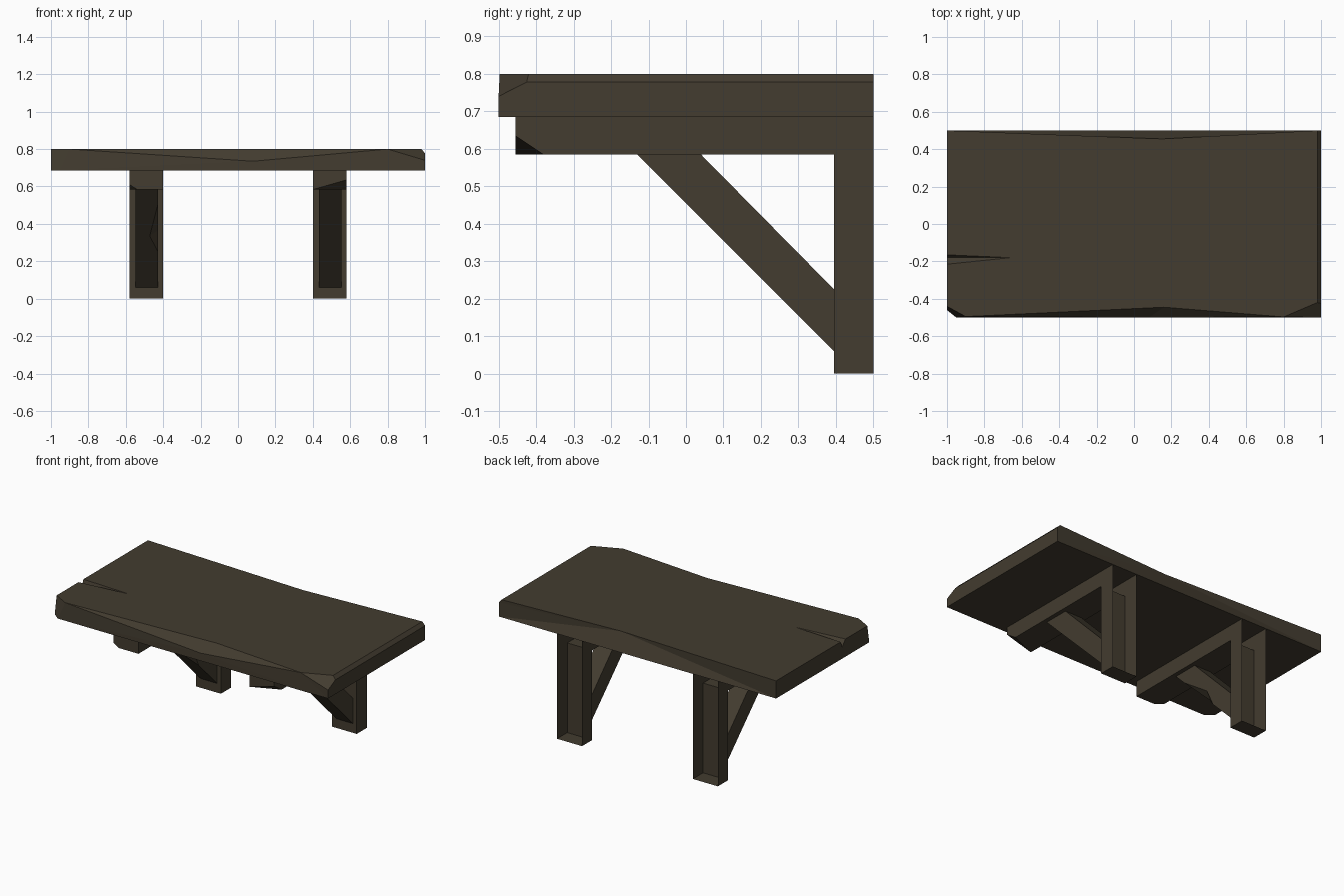
import bpy, bmesh

if "Cube" in bpy.data.objects:
    bpy.data.objects.remove(bpy.data.objects["Cube"])

wood = bpy.data.materials.new("dark_brown_wood")
wood.diffuse_color = (0.056, 0.045, 0.029, 1)
wood.use_nodes = True
wood.node_tree.nodes["Principled BSDF"].inputs["Base Color"].default_value = wood.diffuse_color


def make(name, verts, faces):
    bm = bmesh.new()
    vs = [bm.verts.new(v) for v in verts]
    for f in faces:
        bm.faces.new([vs[i] for i in f])
    bmesh.ops.recalc_face_normals(bm, faces=bm.faces[:])
    # split the uneven flat faces cleanly
    bmesh.ops.triangulate(bm, faces=[f for f in bm.faces if len(f.verts) > 4])
    me = bpy.data.meshes.new(name)
    bm.to_mesh(me)
    bm.free()
    me.materials.append(wood)
    ob = bpy.data.objects.new(name, me)
    bpy.context.collection.objects.link(ob)
    return ob


# Table top: worn slab with chipped edges and a split on the left end
top = [(-1, -.44), (-.9, -.495), (.16, -.445), (.8, -.497), (.98, -.42), (.98, .5),
       (.15, .455), (-1, .5), (-1, -.165), (-.66, -.18), (-1, -.215)]
chips = [(.08, -.5, .735), (1, -.5, .74), (1, -.425, .778), (1, .5, .778), (-1, -.18, .76)]
base = [(-1, -.46), (-.95, -.5), (1, -.5), (1, .5), (-1, .5)]
slab = [(x, y, .8) for x, y in top] + chips + [(x, y, .685) for x, y in base]
make("table_top", slab, [
    range(11), range(16, 21),                              # top and underside
    (1, 11, 2), (2, 11, 3), (17, 18, 12, 3, 11, 1),        # front
    (3, 12, 13, 4), (4, 13, 14, 5), (18, 19, 14, 13, 12),  # right
    (5, 14, 6), (14, 19, 6), (19, 20, 6), (20, 7, 6),      # back
    (20, 16, 0, 10, 15, 8, 7), (8, 15, 9), (9, 15, 10),    # left and split
    (16, 17, 1, 0)])                                       # front left corner


# Bracket: L-shaped shell, open at the back and top, with one broken corner
def bracket(name, chip_x, plain_x, cx, cy, cz):
    plain = [(.5, 0), (.395, 0), (.395, .585), (-.455, .585), (-.455, .685), (.5, .685)]
    chipped = plain[:3] + [(-.455 + cy, .585), (-.455, .585 + cz)] + plain[4:]
    inward = 1 if plain_x > chip_x else -1
    verts = [(plain_x, y, z) for y, z in plain] + [(chip_x, y, z) for y, z in chipped]
    verts.append((chip_x + inward * cx, -.455, .585))
    make(name, verts, [
        range(6), range(6, 13),
        (0, 1, 7, 6), (1, 2, 8, 7), (2, 3, 13, 9, 8), (3, 4, 11, 10, 13), (9, 10, 13)])


# Diagonal brace: slanted bar, optionally with a dent in its lower edge
def brace(name, cx, dent):
    side = [(-.13, .585), (.04, .585), (.395, .225), (.395, .06)]
    verts = [(cx + s * .06, y, z) for s in (-1, 1) for y, z in side]
    ends = [(0, 1, 2, 3), (0, 1, 5, 4), (1, 2, 6, 5)]
    if dent:
        verts += [(cx + .06, -.055, .51), (cx + .06, .205, .25),
                  (cx + .015, .12, .335), (cx + .06, .15, .365)]
        ends += [(4, 5, 6, 7, 9, 11, 8), (0, 3, 7, 9, 10, 8, 4), (8, 10, 11), (10, 9, 11)]
    else:
        ends += [(4, 5, 6, 7), (0, 3, 7, 4)]
    make(name, verts, ends)


bracket("left_bracket", -.58, -.40, .04, .035, .025)
bracket("right_bracket", .58, .40, .175, .075, .05)
brace("left_brace", -.487, True)
brace("right_brace", .493, False)
